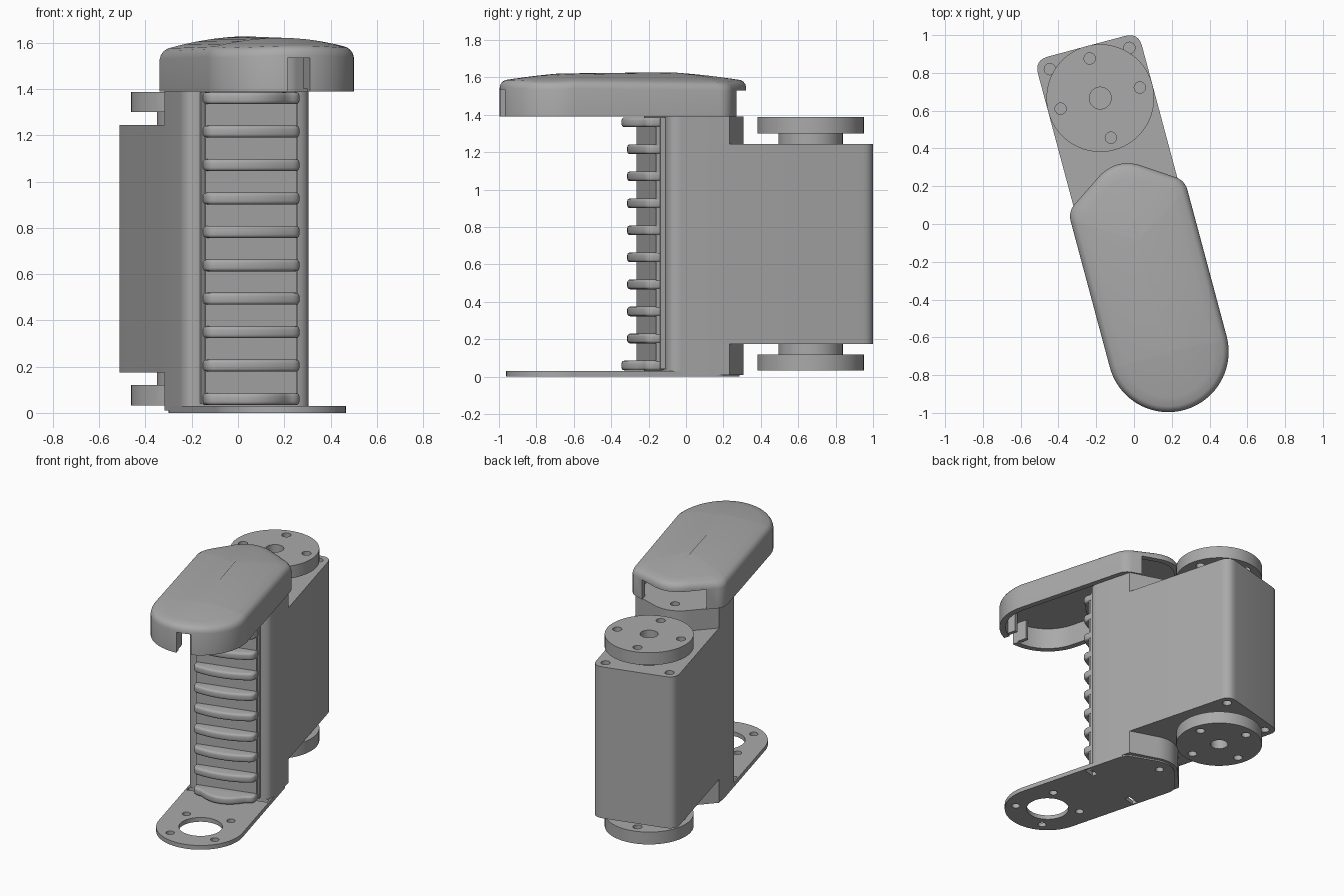
import bpy, bmesh, math

cube = bpy.data.objects.get("Cube")
if cube:
    bpy.data.objects.remove(cube)

TURN = math.radians(15)

grey = bpy.data.materials.new("plain_grey")
grey.use_nodes = True
grey.diffuse_color = (0.4, 0.4, 0.4, 1)
grey.node_tree.nodes["Principled BSDF"].inputs["Base Color"].default_value = (0.4, 0.4, 0.4, 1)


def finish(name, bm):
    bmesh.ops.recalc_face_normals(bm, faces=bm.faces)
    mesh = bpy.data.meshes.new(name)
    bm.to_mesh(mesh)
    bm.free()
    mesh.materials.append(grey)
    ob = bpy.data.objects.new(name, mesh)
    bpy.context.collection.objects.link(ob)
    ob.rotation_euler.z = TURN
    return ob


def loft(name, rings):
    """Skin equal-length rings of 3D points and close both ends."""
    bm = bmesh.new()
    rows = [[bm.verts.new(p) for p in ring] for ring in rings]
    n = len(rows[0])
    for a, b in zip(rows, rows[1:]):
        for i in range(n):
            j = (i + 1) % n
            bm.faces.new((a[i], a[j], b[j], b[i]))
    bm.faces.new(rows[0])
    bm.faces.new(rows[-1])
    return finish(name, bm)


def prism(name, outline, z0, z1):
    return loft(name, [[(u, v, z) for u, v in outline] for z in (z0, z1)])


def circle(u, v, r, n=48):
    return [(u + r * math.cos(2 * math.pi * i / n), v + r * math.sin(2 * math.pi * i / n)) for i in range(n)]


def rect(u0, u1, v0, v1):
    return [(u0, v0), (u1, v0), (u1, v1), (u0, v1)]


def bend(a, c, b, n=6):
    """Rounded corner from a to b around control point c."""
    return [tuple((1 - t) ** 2 * a[k] + 2 * t * (1 - t) * c[k] + t * t * b[k] for k in (0, 1))
            for t in (i / n for i in range(n + 1))]


def mirrored(half):
    """Close a +u half outline whose first and last points lie on the centre line."""
    return half + [(-u, v) for u, v in half[-2:0:-1]]


def select(ob):
    bpy.ops.object.select_all(action='DESELECT')
    ob.select_set(True)
    bpy.context.view_layer.objects.active = ob


def cut(ob, cutters):
    select(ob)
    for c in cutters:
        c.hide_render = True
        mod = ob.modifiers.new("cut", 'BOOLEAN')
        mod.operation = 'DIFFERENCE'
        mod.solver = 'EXACT'
        mod.object = c
        bpy.ops.object.modifier_apply(modifier=mod.name)
        bpy.data.objects.remove(c)


def smooth(ob, angle=35):
    select(ob)
    bpy.ops.object.shade_smooth_by_angle(angle=math.radians(angle))


def bevel(ob, width, segments=3):
    select(ob)
    mod = ob.modifiers.new("bevel", 'BEVEL')
    mod.width = width
    mod.segments = segments
    mod.limit_method = 'ANGLE'
    mod.angle_limit = math.radians(40)
    bpy.ops.object.modifier_apply(modifier=mod.name)


def drill(u, v, r, z0, z1, n=24):
    return prism("hole_cutter", circle(u, v, r, n), z0, z1)


FRONT = -0.70  # centre of the round front end


def paddle(i):
    """Outline with a round front and a tapered back, inset by i."""
    r, s = 0.32 - i, 1 - i / 0.32
    half = [(r * math.sin(t), FRONT - r * math.cos(t)) for t in (math.pi / 2 * k / 20 for k in range(21))]
    half += bend((r, 0.10 - i * 0.6), (r, 0.15 - i * 0.7), (0.28 * s, 0.18 - i * 0.75))
    half += bend((0.13 * s, 0.28 - i * 0.9), (0.07 * s, 0.325 - i), (0, 0.327 - i))
    half[0] = (0, half[0][1])
    return mirrored(half)


# Domed hollow cap
def dome(u, v):
    return 1.636 - 0.45 * u * u - 0.12 * (v + 0.35) ** 2


def dome_ring(i, drop):
    return [(u, v, dome(u, v) - drop) for u, v in paddle(i)]


def flat_ring(i, z):
    return [(u, v, z) for u, v in paddle(i)]


rings = [flat_ring(0.04, 1.54), flat_ring(0.04, 1.39), flat_ring(0, 1.39)]
rings += [dome_ring(0, 0.035), dome_ring(0.005, 0.018), dome_ring(0.015, 0.006)]
rings += [dome_ring(i, 0) for i in (0.03, 0.08, 0.14, 0.2, 0.26, 0.3, 0.315)]
cap = loft("cap", rings)
cut(cap, [prism("notch_cutter", rect(-0.05, 0.05, -1.1, -0.9), 1.3, 1.535),
          prism("window_cutter", rect(-0.22, 0.22, 0.16, 0.5), 1.3, 1.53)])
smooth(cap)

# Clips inside the cap beside the notch
for side, label in ((1, "left"), (-1, "right")):
    prism("cap_clip_" + label, rect(side * 0.05, side * 0.075, -0.99, -0.91), 1.4, 1.545)

# Base plate with bearing hole, screw holes and slots
base = prism("base_plate", paddle(0.035), 0, 0.03)
cutters = [drill(0, FRONT, 0.14, -0.1, 0.1, 48), drill(0, 0.207, 0.027, -0.1, 0.1)]
for a in (-1, 1):
    cutters += [drill(a * 0.152, FRONT + b * 0.152, 0.027, -0.1, 0.1) for b in (-1, 1)]
    cutters.append(prism("slot_cutter", rect(a * 0.23 - 0.045, a * 0.23 + 0.045, -0.205, -0.165), -0.1, 0.1))
cut(base, cutters)
smooth(base)

# Upright column
half = [(0, -0.17)] + bend((0.215, -0.17), (0.285, -0.17), (0.285, -0.10))
half += [(0.285, 0.165)] + bend((0.13, 0.265), (0.07, 0.31), (0, 0.312))
column = prism("column", mirrored(half), 0.01, 1.39)
cut(column, [drill(0, 0.207, 0.03, -0.1, 0.1), drill(0, 0.207, 0.03, 1.3, 1.5)])
smooth(column)

# Ribbed grip on the front of the column
prism("grip_backing", rect(-0.215, 0.215, -0.20, -0.15), 0.04, 1.385)
prism("grip_core", rect(-0.205, 0.205, -0.22, -0.15), 0.05, 1.37)
for k in range(10):
    end = k in (0, 9)
    front = -0.35 if end else -0.305
    side = bend((0.21, -0.235), (0.21, -0.27), (0.17, -0.28))
    half = [(0, -0.17), (0.21, -0.17)] + side + bend((0.15, -0.285), (0.08, front), (0, front))
    z = 0.06 + 0.1445 * k
    rib = prism("grip_rib_%d" % (k + 1), mirrored(half), z - 0.026, z + 0.026)
    bevel(rib, 0.015)
    smooth(rib, 50)

# Motor body with rounded back corners and screw holes
half = [(0, 0), (0.285, 0)] + bend((0.285, 0.90), (0.285, 0.974), (0.21, 0.974)) + [(0, 0.974)]
motor = prism("motor_body", mirrored(half), 0.175, 1.245)
cut(motor, [drill(s * 0.218, 0.907, 0.03, z, z + 0.16) for s in (-1, 1) for z in (0.1, 1.16)])
smooth(motor)

# Drive discs and necks above and below the motor
for label, z0, z1, n0, n1 in (("top", 1.30, 1.388, 1.24, 1.30), ("bottom", 0.033, 0.12, 0.12, 0.18)):
    neck = prism(label + "_neck", circle(0, 0.69, 0.172), n0, n1)
    disc = prism(label + "_disc", circle(0, 0.69, 0.285, 64), z0, z1)
    holes = [drill(0, 0.69, 0.058, z0 - 0.1, z1 + 0.1, 32)]
    holes += [drill(a, 0.69 + b, 0.03, z0 - 0.1, z1 + 0.1) for a, b in ((0.217, 0), (-0.217, 0), (0, 0.217), (0, -0.217))]
    cut(disc, holes)
    smooth(disc)
    smooth(neck)
